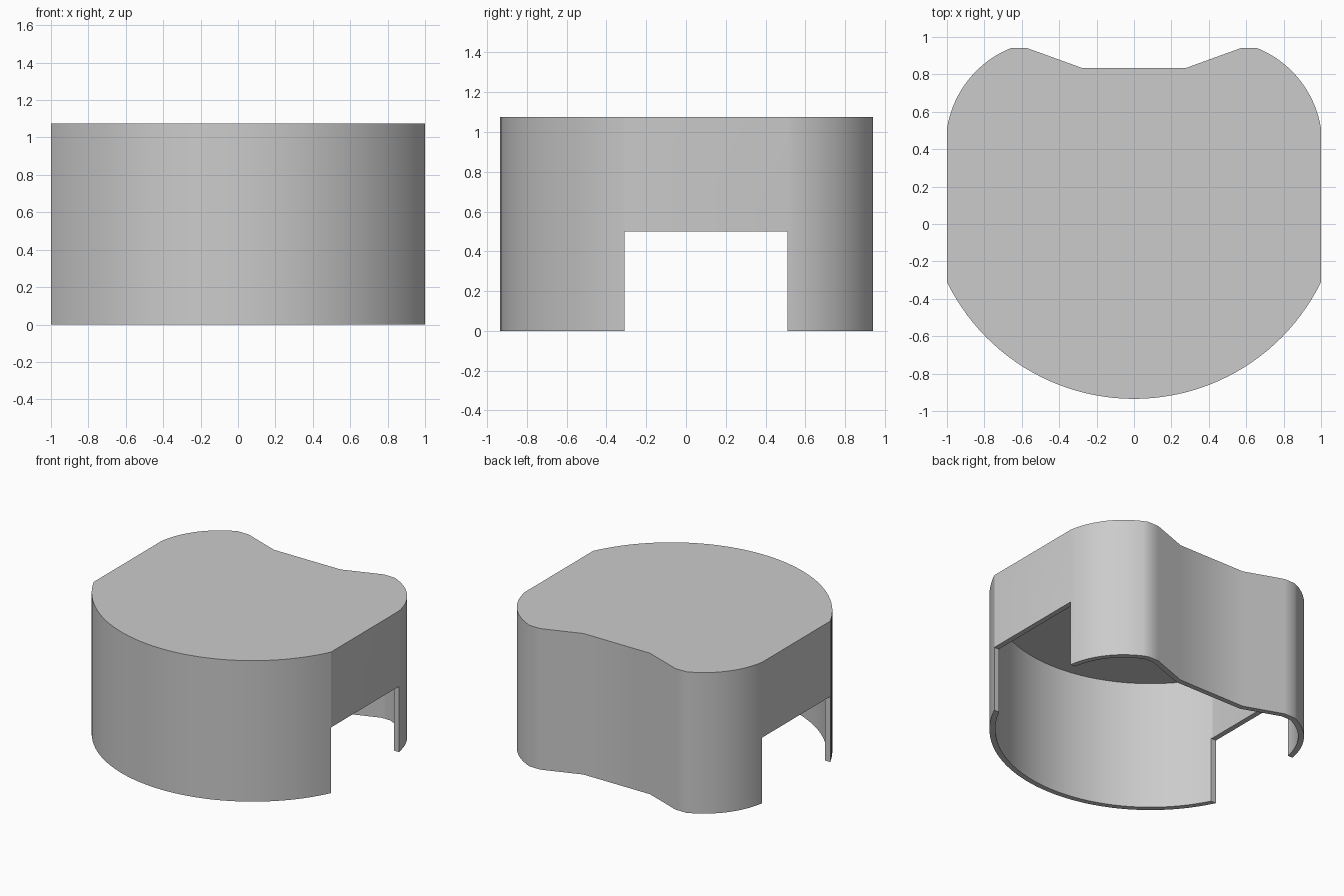
import bpy, bmesh, math
from mathutils import Vector

if "Cube" in bpy.data.objects:
    bpy.data.objects.remove(bpy.data.objects["Cube"])

HEIGHT, CEILING, WALL = 1.075, 0.985, 0.04
NOTCH_FRONT, NOTCH_BACK, NOTCH_TOP = -0.31, 0.51, 0.5


def arc(centre, start, end, steps):
    """Points on a circle about centre, from start to end."""
    c = Vector(centre)
    a, b = Vector(start) - c, Vector(end) - c
    a0, a1 = math.atan2(a.y, a.x), math.atan2(b.y, b.x)
    angles = [a0 + (a1 - a0) * i / steps for i in range(steps + 1)]
    return [c + a.length * Vector((math.cos(t), math.sin(t))) for t in angles]


def inset(points, distance):
    """Move a counter-clockwise outline inwards by an even distance."""
    result = []
    for i, p in enumerate(points):
        d0 = (p - points[i - 1]).normalized()
        d1 = (points[(i + 1) % len(points)] - p).normalized()
        n0, n1 = Vector((-d0.y, d0.x)), Vector((-d1.y, d1.x))
        result.append(p + (n0 + n1) * distance / (1 + n0.dot(n1)))
    return result


def prism(name, points, bottom, top):
    bm = bmesh.new()
    face = bm.faces.new([bm.verts.new((p.x, p.y, bottom)) for p in points])
    side = bmesh.ops.extrude_face_region(bm, geom=[face])
    verts = [g for g in side["geom"] if isinstance(g, bmesh.types.BMVert)]
    bmesh.ops.translate(bm, verts=verts, vec=(0, 0, top - bottom))
    bmesh.ops.recalc_face_normals(bm, faces=bm.faces)
    mesh = bpy.data.meshes.new(name)
    bm.to_mesh(mesh)
    bm.free()
    obj = bpy.data.objects.new(name, mesh)
    bpy.context.collection.objects.link(obj)
    return obj


# Outline: bowed front, straight sides, rounded rear shoulders, dipped back
half = arc((0, 0.1775), (0, -0.935), (1, NOTCH_FRONT), 24)
half += arc((0.45, 0.4245), (1, NOTCH_BACK), (0.66, 0.94), 16)
half += [Vector((0.57, 0.94)), Vector((0.28, 0.835))]
outline = half + [Vector((-p.x, p.y)) for p in reversed(half[1:])]

# Solid body, hollowed from below and notched through both sides
shell = prism("cover_shell", outline, 0, HEIGHT)
cavity = prism("cavity_cutter", inset(outline, WALL), -0.1, CEILING)
notch_corners = [(-1.2, NOTCH_FRONT), (1.2, NOTCH_FRONT),
                 (1.2, NOTCH_BACK), (-1.2, NOTCH_BACK)]
notch = prism("side_notch_cutter", [Vector(c) for c in notch_corners], -0.2, NOTCH_TOP)

bpy.ops.object.select_all(action="DESELECT")
shell.select_set(True)
bpy.context.view_layer.objects.active = shell
for cutter in (cavity, notch):
    cutter.hide_render = True
    cut = shell.modifiers.new(cutter.name, "BOOLEAN")
    cut.operation, cut.solver, cut.object = "DIFFERENCE", "EXACT", cutter
    bpy.ops.object.modifier_apply(modifier=cut.name)
    bpy.data.objects.remove(cutter)
bpy.ops.object.shade_smooth_by_angle(angle=math.radians(25))

# Plain grey finish
grey = bpy.data.materials.new("light_grey")
grey.use_nodes = True
colour = (0.6, 0.6, 0.6, 1)
grey.diffuse_color = colour
grey.node_tree.nodes["Principled BSDF"].inputs["Base Color"].default_value = colour
shell.data.materials.clear()
shell.data.materials.append(grey)
